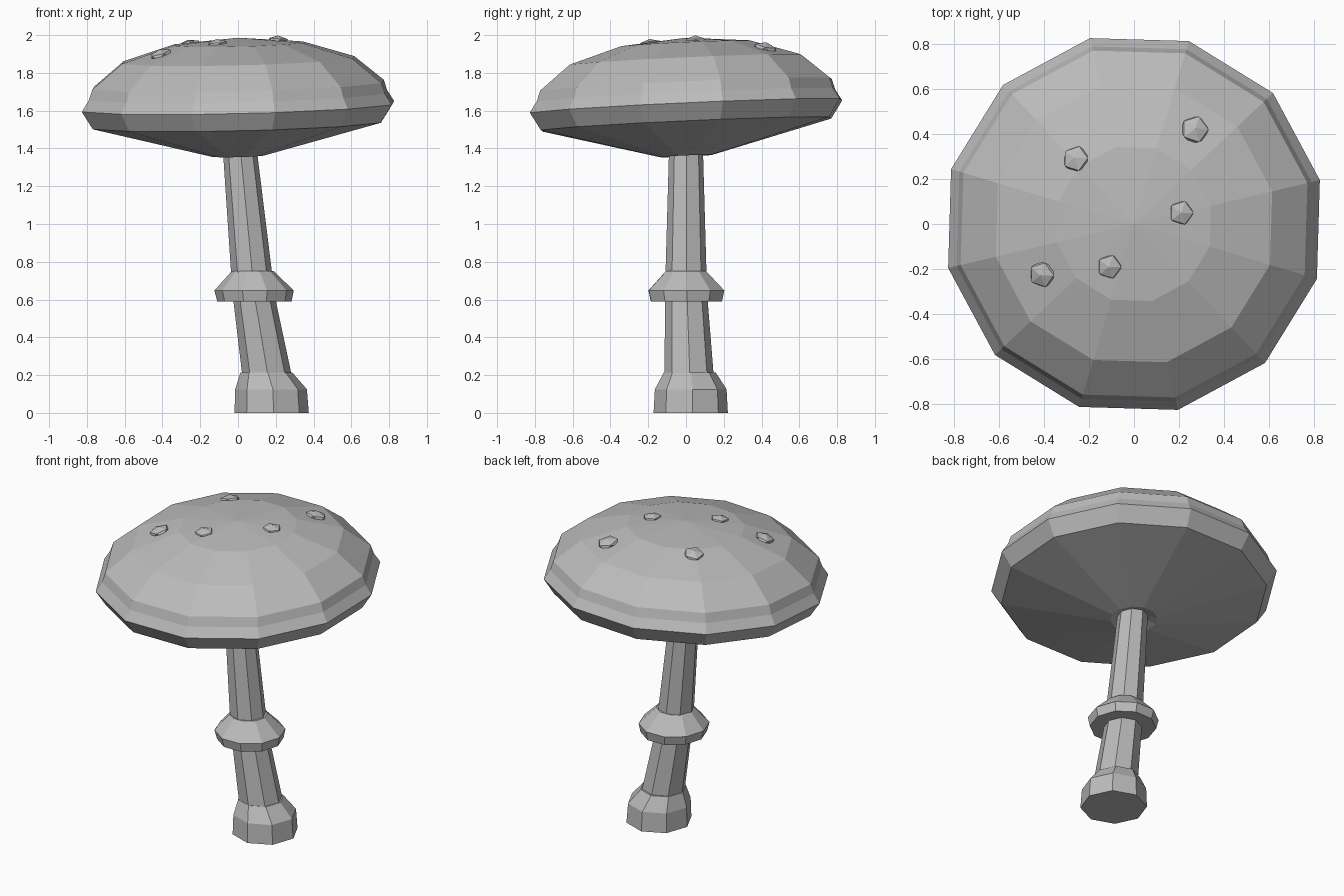
import bpy, bmesh, math
from mathutils import Vector

cube = bpy.data.objects.get("Cube")
if cube:
    bpy.data.objects.remove(cube, do_unlink=True)

grey = bpy.data.materials.new("plain grey")
grey.use_nodes = True
COLOUR = (0.5, 0.5, 0.5, 1)
grey.diffuse_color = COLOUR
grey.node_tree.nodes["Principled BSDF"].inputs["Base Color"].default_value = COLOUR


def finish(name, bm):
    bmesh.ops.recalc_face_normals(bm, faces=bm.faces[:])
    mesh = bpy.data.meshes.new(name)
    bm.to_mesh(mesh)
    bm.free()
    mesh.materials.append(grey)
    obj = bpy.data.objects.new(name, mesh)
    bpy.context.collection.objects.link(obj)
    return obj


def loft(name, rings, sides, phase=0, slope=(0, 0)):
    """Stack of polygon rings (x, y, z, radius), closed at both ends."""
    bm = bmesh.new()
    loops = []
    for x, y, z, r in rings:
        if r == 0:
            loops.append([bm.verts.new((x, y, z))] * sides)
            continue
        loop = []
        for i in range(sides):
            a = math.radians(phase) + math.tau * i / sides
            px, py = x + r * math.cos(a), y + r * math.sin(a)
            loop.append(bm.verts.new((px, py, z + slope[0] * px + slope[1] * py)))
        loops.append(loop)
    for low, high in zip(loops, loops[1:]):
        for i in range(sides):
            j = (i + 1) % sides
            corners = list(dict.fromkeys((low[i], low[j], high[j], high[i])))
            bm.faces.new(corners)
    for end in (loops[0], loops[-1]):
        if len(set(end)) > 2:
            bm.faces.new(end)
    return finish(name, bm)


# Cap: underside, angular rim and dome, slightly tilted
TILT = (0.024, 0.045)
dome = [(0.793, 1.737), (0.632, 1.868), (0.352, 1.955), (0, 1.986)]
under = [(0, 1.39), (0.09, 1.375), (0.14, 1.36), (0.79, 1.528), (0.85, 1.622), (0.812, 1.68)]
loft("cap", [(0, 0, z, r) for r, z in under + dome], 12, 13.3, TILT)

# Stem: bent and tapering
loft("stem", [(0.165, 0.02, 0.02, 0.14), (0.15, 0.015, 0.22, 0.13),
              (0.09, 0.003, 0.58, 0.113), (0.07, 0, 0.76, 0.108),
              (0.01, 0, 1.39, 0.09)], 8, 2)

# Swollen foot
loft("foot", [(0.178, 0.025, 0, 0.197), (0.175, 0.025, 0.125, 0.19),
              (0.15, 0.02, 0.215, 0.137)], 8, 3, (0.0, 0.0))

# Collar around the stem
loft("collar", [(0.087, 0.002, 0.59, 0.197), (0.085, 0.002, 0.648, 0.21),
                (0.078, 0, 0.75, 0.112)], 10, 1)


# Spots lying on the dome
def dome_point(x, y):
    r = math.hypot(x, y)
    for (r0, z0), (r1, z1) in zip(dome, dome[1:]):
        if r1 <= r <= r0:
            steep = (z1 - z0) / (r1 - r0)
            z = z0 + steep * (r - r0) + TILT[0] * x + TILT[1] * y
            normal = Vector((-steep * x / r - TILT[0], -steep * y / r - TILT[1], 1))
            return Vector((x, y, z)), normal.normalized()


spots = [(0.27, 0.42, 0.068), (-0.26, 0.29, 0.064), (0.21, 0.05, 0.06),
         (-0.11, -0.19, 0.06), (-0.41, -0.225, 0.064)]
for n, (x, y, size) in enumerate(spots):
    place, normal = dome_point(x, y)
    bm = bmesh.new()
    bmesh.ops.create_icosphere(bm, subdivisions=1, radius=size)
    bmesh.ops.scale(bm, vec=(1, 1, 0.5), verts=bm.verts[:])
    obj = finish(f"cap_spot_{n + 1}", bm)
    obj.location = place - normal * 0.006
    obj.rotation_mode = "QUATERNION"
    obj.rotation_quaternion = Vector((0, 0, 1)).rotation_difference(normal)
